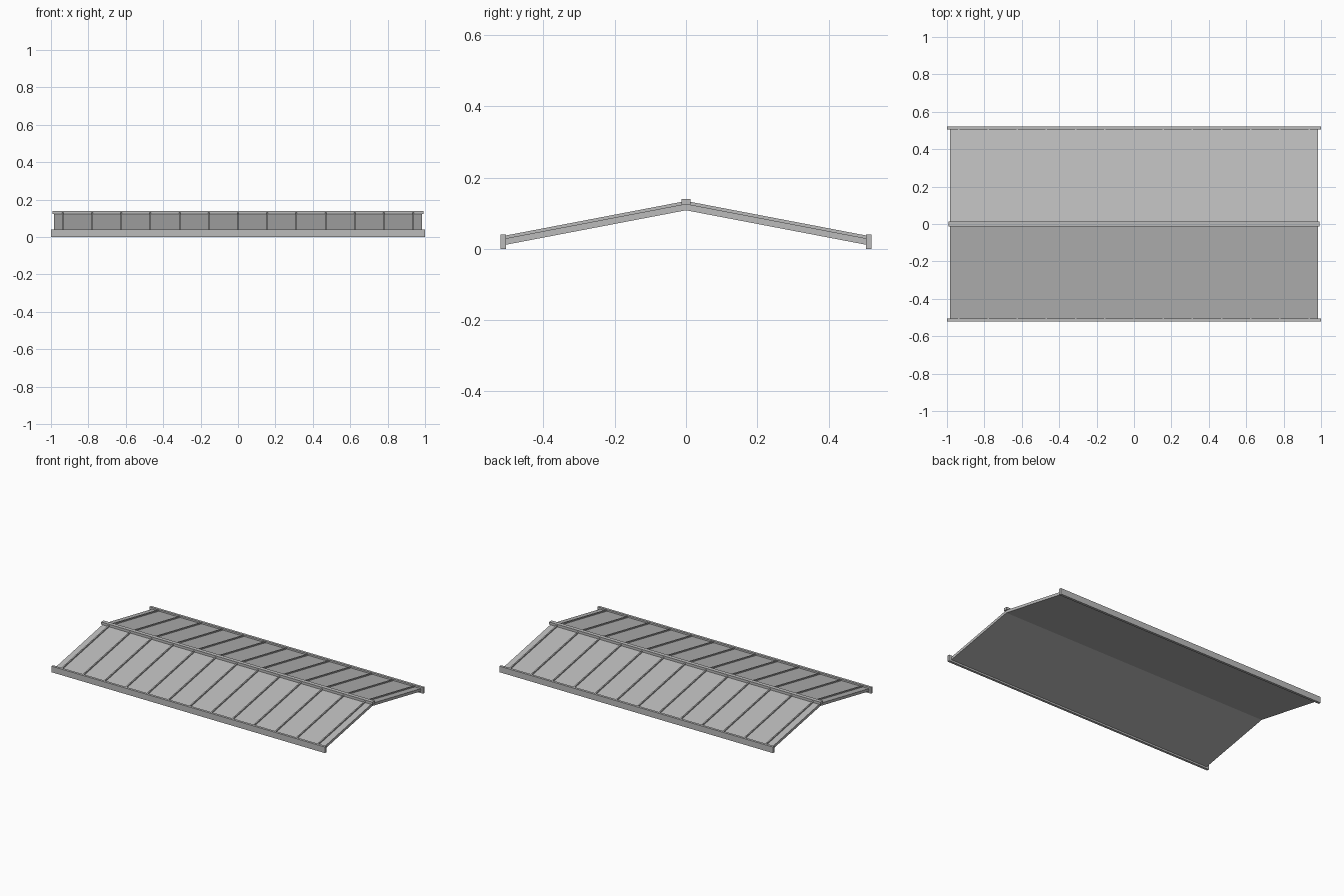
import bpy, bmesh

if "Cube" in bpy.data.objects:
    bpy.data.objects.remove(bpy.data.objects["Cube"])

# One metal colour for everything
metal = bpy.data.materials.new("light grey metal")
metal.diffuse_color = (0.5, 0.5, 0.5, 1)
metal.use_nodes = True
metal.node_tree.nodes["Principled BSDF"].inputs["Base Color"].default_value = metal.diffuse_color


def extrude_profile(name, profile, x0, x1):
    """Extrude a closed (y, z) outline along x."""
    bm = bmesh.new()
    face = bm.faces.new([bm.verts.new((x0, y, z)) for y, z in profile])
    out = bmesh.ops.extrude_face_region(bm, geom=[face])
    verts = [v for v in out["geom"] if isinstance(v, bmesh.types.BMVert)]
    bmesh.ops.translate(bm, verts=verts, vec=(x1 - x0, 0, 0))
    bmesh.ops.recalc_face_normals(bm, faces=bm.faces)
    mesh = bpy.data.meshes.new(name)
    bm.to_mesh(mesh)
    bm.free()
    mesh.materials.append(metal)
    obj = bpy.data.objects.new(name, mesh)
    bpy.context.collection.objects.link(obj)
    return obj


def rect(y0, y1, z0, z1):
    return [(y0, z0), (y1, z0), (y1, z1), (y0, z1)]


EAVE = 0.507          # where the slopes meet the eave boards
RIB_STEP = 0.156
RIB_HALF = 0.004

# Folded roof sheet
extrude_profile("roof_sheet", [
    (-EAVE, 0.011), (0, 0.108), (EAVE, 0.011),
    (EAVE, 0.029), (0, 0.126), (-EAVE, 0.029)], -0.983, 0.983)

for side, label in ((-1, "front"), (1, "back")):
    # Eave board
    extrude_profile(label + "_eave_board",
                    rect(side * 0.505, side * 0.521, 0, 0.04), -1, 1)
    # Standing seams running down the slope
    for i in range(-6, 7):
        x = i * RIB_STEP
        extrude_profile(f"{label}_seam_{i + 7}", [
            (0, 0.124), (side * EAVE, 0.027),
            (side * EAVE, 0.037), (0, 0.134)], x - RIB_HALF, x + RIB_HALF)

# Ridge cap
extrude_profile("ridge_cap", rect(-0.013, 0.013, 0.123, 0.14), -0.992, 0.992)
